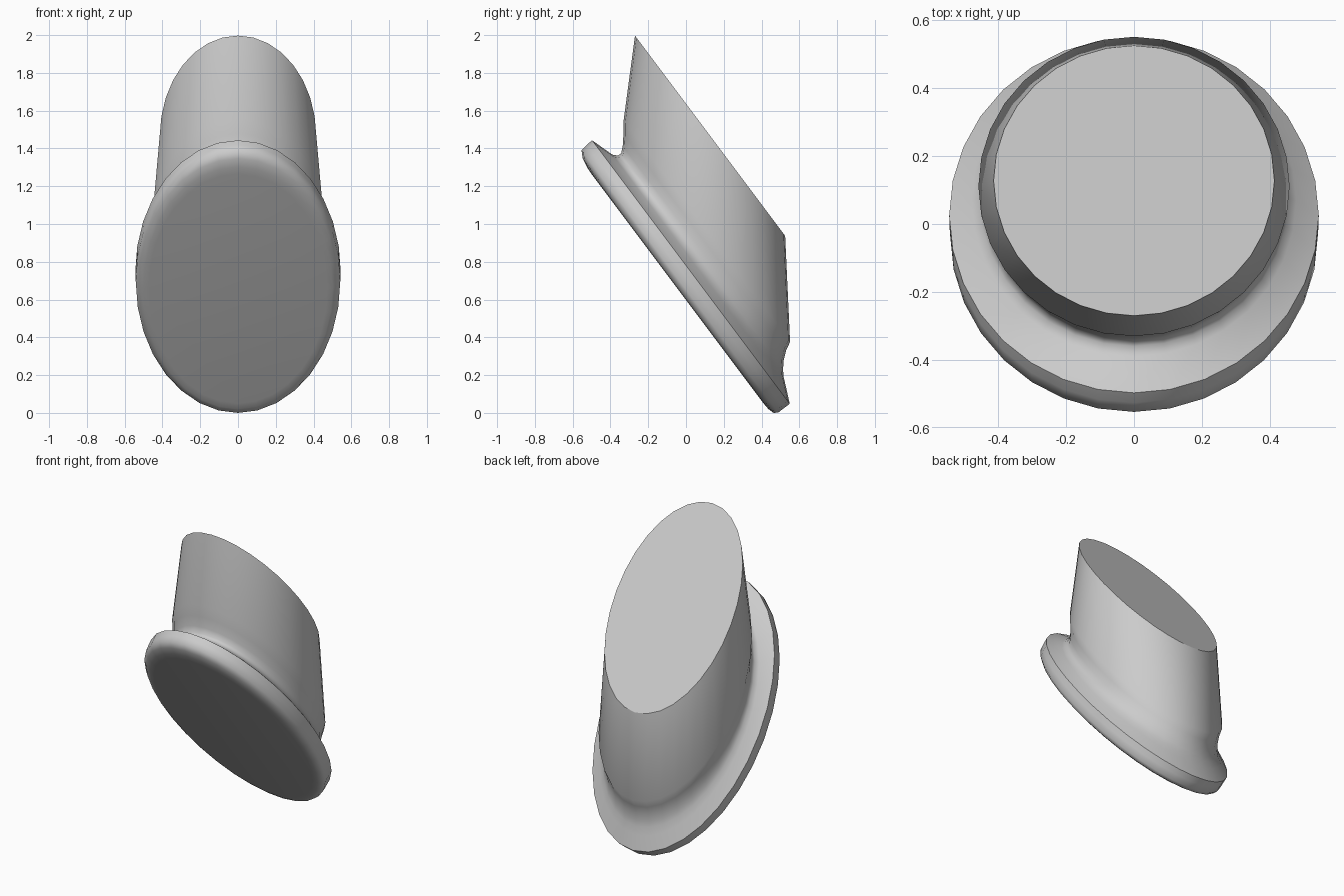
import bpy, bmesh, math

cube = bpy.data.objects.get("Cube")
if cube:
    bpy.data.objects.remove(cube, do_unlink=True)

SEGMENTS = 32
SLOPE = 4 / 3     # tilt of every ring
WIDEN = 1.04      # ring half-width relative to half-depth

grey = bpy.data.materials.new("light grey")
grey.use_nodes = True
colour = (0.6, 0.6, 0.6, 1)
grey.diffuse_color = colour
grey.node_tree.nodes["Principled BSDF"].inputs["Base Color"].default_value = colour

# Ring profile: height at y = 0, front y, back y
flange = [(0.60, -0.50, 0.41), (0.605, -0.525, 0.437), (0.62, -0.547, 0.463),
          (0.655, -0.553, 0.488), (0.72, -0.526, 0.519), (0.783, -0.497, 0.549)]
neck = [(0.85, -0.39, 0.528), (0.885, -0.36, 0.516), (0.92, -0.343, 0.514),
        (0.97, -0.335, 0.517), (1.04, -0.331, 0.53)]
column = [(1.113, -0.33, 0.551), (1.64, -0.27, 0.525)]


def add_ring(bm, height, front, back):
    centre, radius = (front + back) / 2, (back - front) / 2
    ring = []
    for i in range(SEGMENTS):
        a = math.tau * i / SEGMENTS
        y = centre + radius * math.sin(a)
        ring.append(bm.verts.new((WIDEN * radius * math.cos(a), y, height - SLOPE * y)))
    return ring


# Loft the tilted rings and cap both ends
bm = bmesh.new()
rings = [add_ring(bm, *r) for r in flange + neck + column]
for low, high in zip(rings, rings[1:]):
    for i in range(SEGMENTS):
        j = (i + 1) % SEGMENTS
        bm.faces.new((low[i], low[j], high[j], high[i]))
bm.faces.new(rings[0][::-1])
bm.faces.new(rings[-1])
bmesh.ops.recalc_face_normals(bm, faces=bm.faces)
for face in bm.faces:
    face.smooth = True

# Crisp rims on the flange and at the column top
for ring in (rings[len(flange) - 1], rings[-1]):
    for i in range(SEGMENTS):
        bm.edges.get((ring[i - 1], ring[i])).smooth = False

# Stand the model on the ground
base = min(v.co.z for v in bm.verts)
bmesh.ops.translate(bm, verts=bm.verts, vec=(0, 0, -base))

mesh = bpy.data.meshes.new("flanged_slanted_column")
bm.to_mesh(mesh)
bm.free()
mesh.materials.append(grey)
body = bpy.data.objects.new("flanged_slanted_column", mesh)
bpy.context.collection.objects.link(body)
